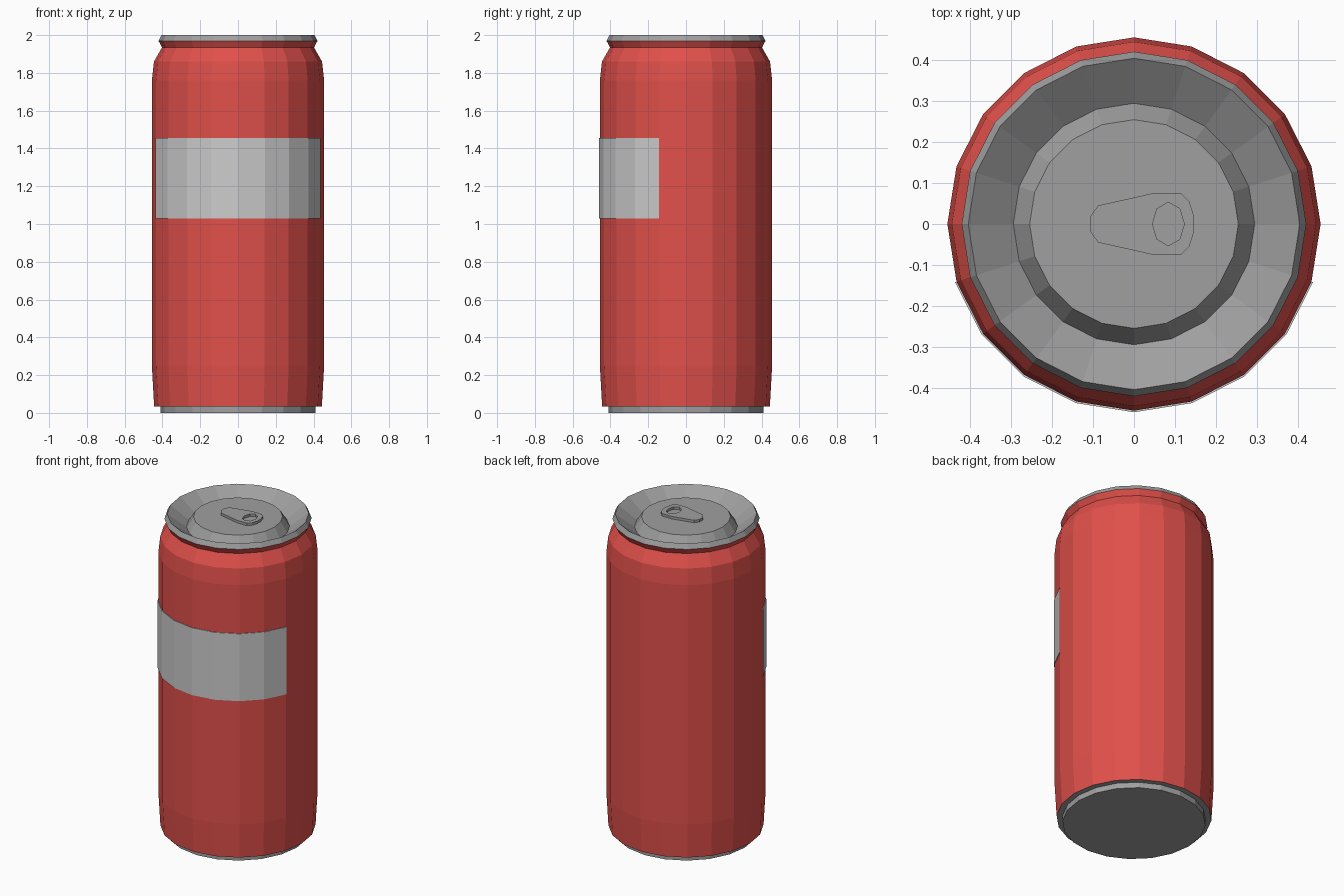
import bpy, bmesh, math

if "Cube" in bpy.data.objects:
    bpy.data.objects.remove(bpy.data.objects["Cube"])

SIDES = 20


def material(name, colour):
    m = bpy.data.materials.new(name)
    m.diffuse_color = (*colour, 1)
    m.use_nodes = True
    m.node_tree.nodes["Principled BSDF"].inputs["Base Color"].default_value = m.diffuse_color
    return m


RED = material("red paint", (0.75, 0.08, 0.07))
LABEL = material("pale grey label", (0.60, 0.60, 0.60))
SILVER = material("silver metal", (0.35, 0.35, 0.35))


def finish(name, bm, mat):
    me = bpy.data.meshes.new(name)
    bm.to_mesh(me)
    bm.free()
    me.materials.append(mat)
    ob = bpy.data.objects.new(name, me)
    bpy.context.collection.objects.link(ob)
    return ob


def lathe(name, profile, mat, first=0, count=SIDES):
    """Revolve (radius, z) points, listed outside-bottom to top, by whole facets."""
    bm = bmesh.new()
    full = count == SIDES
    cols = []
    for i in range(first, first + count + (0 if full else 1)):
        a = math.tau * i / SIDES
        cols.append([bm.verts.new((r * math.cos(a), r * math.sin(a), z)) for r, z in profile])
    for i in range(count):
        a, b = cols[i], cols[(i + 1) % len(cols)]
        for j in range(len(profile) - 1):
            bm.faces.new((a[j], b[j], b[j + 1], a[j + 1]))
    return bm, cols


# Painted can wall
bm, _ = lathe("can_body", [(0.444, 0.035), (0.456, 0.25), (0.456, 1.76),
                           (0.445, 1.86), (0.402, 1.935), (0.421, 1.97)], RED)
finish("can_body", bm, RED)

# Lid with rim, sunken groove and raised centre
bm, cols = lathe("lid", [(0.421, 1.97), (0.405, 2.0), (0.295, 1.92), (0.255, 1.983)], SILVER)
bm.faces.new([c[-1] for c in cols])
finish("lid", bm, SILVER)

# Base ring and flat bottom
bm, cols = lathe("base", [(0.41, 0.0), (0.41, 0.035), (0.444, 0.035)], SILVER)
bm.faces.new([c[0] for c in reversed(cols)])
for f in bm.faces:
    if f.normal.length == 0:
        f.normal_update()
    # the ledge under the wall looks down
    if all(v.co.z > 0.03 for v in f.verts) and f.normal.z > 0:
        f.normal_flip()
finish("base", bm, SILVER)

# Blank label wrapped around the front eight facets
bm, _ = lathe("label", [(0.456, 1.03), (0.460, 1.03), (0.460, 1.455), (0.456, 1.455)],
              LABEL, first=11, count=8)
finish("label", bm, LABEL)

# Pull tab: outline with a finger hole
half = [(-0.107, 0.018), (-0.088, 0.045), (0.05, 0.076), (0.115, 0.075), (0.135, 0.055), (0.147, 0.018)]
outline = half + [(x, -y) for x, y in reversed(half)]
hole = [(0.084 + 0.039 * math.cos(k * math.tau / 8), 0.053 * math.sin(k * math.tau / 8)) for k in range(8)]
cu = bpy.data.curves.new("tab_outline", 'CURVE')
cu.dimensions = '2D'
cu.fill_mode = 'BOTH'
cu.extrude = 0.008
for pts in (outline, hole):
    s = cu.splines.new('POLY')
    s.points.add(len(pts) - 1)
    for p, (x, y) in zip(s.points, pts):
        p.co = (x, y, 0, 1)
    s.use_cyclic_u = True
tmp = bpy.data.objects.new("tab_outline", cu)
bpy.context.collection.objects.link(tmp)
dg = bpy.context.evaluated_depsgraph_get()
bm = bmesh.new()
mesh = bpy.data.meshes.new_from_object(tmp.evaluated_get(dg))
bm.from_mesh(mesh)
bpy.data.objects.remove(tmp)
bmesh.ops.remove_doubles(bm, verts=bm.verts, dist=0.0001)
bmesh.ops.recalc_face_normals(bm, faces=bm.faces)
for f in bm.faces:
    f.smooth = False
    f.material_index = 0
tab = finish("pull_tab", bm, SILVER)
tab.location.z = 1.991
